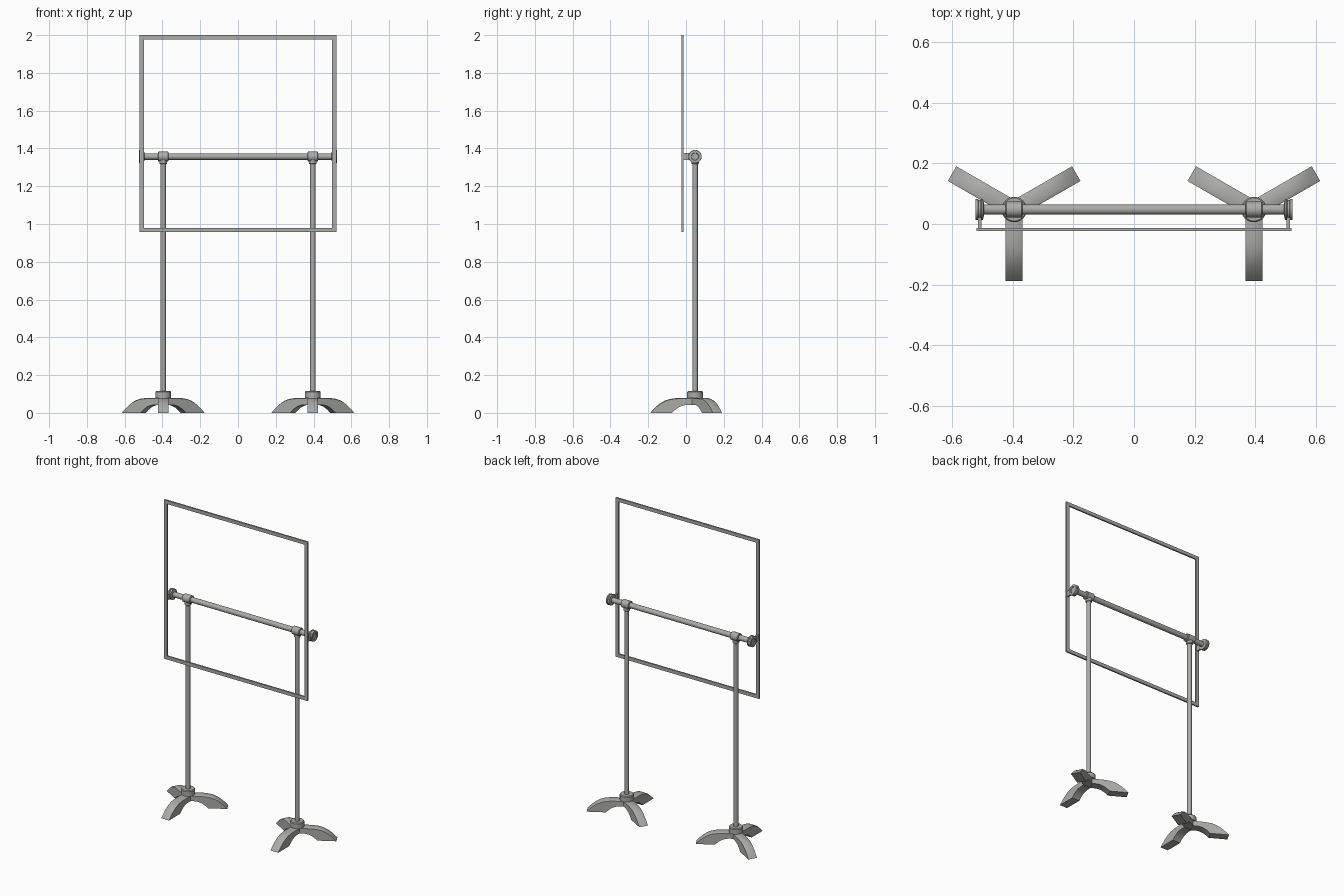
import bpy, bmesh, math
from mathutils import Matrix, Vector

if "Cube" in bpy.data.objects:
    bpy.data.objects.remove(bpy.data.objects["Cube"])

PX, PY, BZ = 0.396, 0.048, 1.357   # stand x, stand y, crossbar height
GREY = bpy.data.materials.new("dark_grey_metal")
GREY.diffuse_color = (0.41, 0.41, 0.40, 1)
GREY.use_nodes = True
GREY.node_tree.nodes["Principled BSDF"].inputs["Base Color"].default_value = GREY.diffuse_color


def finish(bm, name, smooth=True):
    bmesh.ops.recalc_face_normals(bm, faces=bm.faces)
    me = bpy.data.meshes.new(name)
    bm.to_mesh(me)
    bm.free()
    me.materials.append(GREY)
    ob = bpy.data.objects.new(name, me)
    bpy.context.collection.objects.link(ob)
    if smooth:
        bpy.ops.object.select_all(action='DESELECT')
        ob.select_set(True)
        bpy.context.view_layer.objects.active = ob
        bpy.ops.object.shade_smooth_by_angle(angle=math.radians(35))
    return ob


def lathe(name, profile, loc, axis='Z', seg=32):
    """Spin (radius, height) points round an axis; closed when both ends have radius 0."""
    bm = bmesh.new()
    vs = [bm.verts.new((r, 0, h)) for r, h in profile]
    es = [bm.edges.new(p) for p in zip(vs, vs[1:])]
    bmesh.ops.spin(bm, geom=vs + es, cent=(0, 0, 0), axis=(0, 0, 1),
                   angle=2 * math.pi, steps=seg)
    bmesh.ops.remove_doubles(bm, verts=bm.verts, dist=1e-5)
    if axis == 'X':
        bm.transform(Matrix.Rotation(math.pi / 2, 4, 'Y'))
    bm.transform(Matrix.Translation(loc))
    return finish(bm, name)


def rod(name, r, a, b, loc, axis='Z', c=0.002):
    return lathe(name, [(0, a), (r - c, a), (r, a + c), (r, b - c), (r - c, b), (0, b)], loc, axis)


def box(name, size, loc):
    bm = bmesh.new()
    bmesh.ops.create_cube(bm, size=1)
    bm.transform(Matrix.Translation(loc) @ Matrix.Diagonal((*size, 1)))
    return finish(bm, name, False)


def bezier(p0, p1, p2, p3, n=8):
    pts = [Vector(p) for p in (p0, p1, p2, p3)]
    return [pts[0] * (1 - t) ** 3 + pts[1] * 3 * t * (1 - t) ** 2
            + pts[2] * 3 * t * t * (1 - t) + pts[3] * t ** 3
            for t in (i / n for i in range(n + 1))]


def foot(name, x, angle):
    # arched leg: strips between upper and lower curve, slightly crowned, square toe
    top = bezier((0.015, 0.08), (0.13, 0.082), (0.17, 0.082), (0.237, 0.0), 12)
    low = bezier((0.015, 0.042), (0.06, 0.046), (0.09, 0.035), (0.122, 0.0), 12)
    bm = bmesh.new()
    rings = []
    for t, l in zip(top, low):
        drop = Vector((0, min(0.005, t.y * 0.1)))
        section = [(-0.028, l), (-0.028, t - drop), (-0.020, t - drop * 0.2),
                   (0.020, t - drop * 0.2), (0.028, t - drop), (0.028, l)]
        rings.append([bm.verts.new((p.x, y, p.y)) for y, p in section])
    for a, b in zip(rings, rings[1:]):
        for i in range(6):
            j = (i + 1) % 6
            bm.faces.new((a[i], a[j], b[j], b[i]))
    bm.faces.new(rings[0])
    bm.faces.new(rings[-1])
    bm.transform(Matrix.Translation((x, PY, 0)) @ Matrix.Rotation(math.radians(angle), 4, 'Z'))
    return finish(bm, name)


# Rectangular frame with mitred corners
bm = bmesh.new()
loops = []
for y in (-0.023, -0.013):
    for k in (0, 0.023):
        w, z0, z1 = 0.521 - k, 0.957 + k, 2.0 - k
        loops.append([bm.verts.new((x, y, z)) for x, z in
                      ((-w, z0), (w, z0), (w, z1), (-w, z1))])
for a, b in ((0, 1), (1, 3), (3, 2), (2, 0)):
    for i in range(4):
        j = (i + 1) % 4
        bm.faces.new((loops[a][i], loops[a][j], loops[b][j], loops[b][i]))
finish(bm, "frame", False)

# Crossbar
rod("crossbar", 0.017, -0.505, 0.505, (0, PY, BZ), 'X')

for s, side in ((-1, "left"), (1, "right")):
    x = s * PX
    # Upright, tee joint and foot hub
    rod(side + "_upright", 0.0145, 0.05, 1.345, (x, PY, 0))
    rod(side + "_tee_sleeve", 0.026, -0.028, 0.028, (x, PY, BZ), 'X', 0.003)
    rod(side + "_tee_socket", 0.020, 1.317, 1.355, (x, PY, 0), 'Z', 0.003)
    lathe(side + "_hub", [(0, 0.045), (0.03, 0.045), (0.03, 0.078), (0.042, 0.078),
                          (0.042, 0.11), (0.038, 0.115), (0, 0.115)], (x, PY, 0))
    # Three arched legs
    for i, a in enumerate((-90, 30, 150)):
        foot(f"{side}_leg_{i + 1}", x, a)
    # Grooved end clamp and its bracket to the frame
    prof = [(0, -0.014), (0.022, -0.014), (0.034, -0.011), (0.035, -0.006), (0.032, -0.003),
            (0.032, 0.003), (0.035, 0.006), (0.034, 0.014), (0.020, 0.014),
            (0.018, 0.009), (0, 0.009)]
    lathe(side + "_clamp", [(r, s * h) for r, h in prof], (s * 0.51, PY, BZ), 'X')
    box(side + "_bracket", (0.012, 0.045, 0.036), (s * 0.51, 0.007, BZ))
